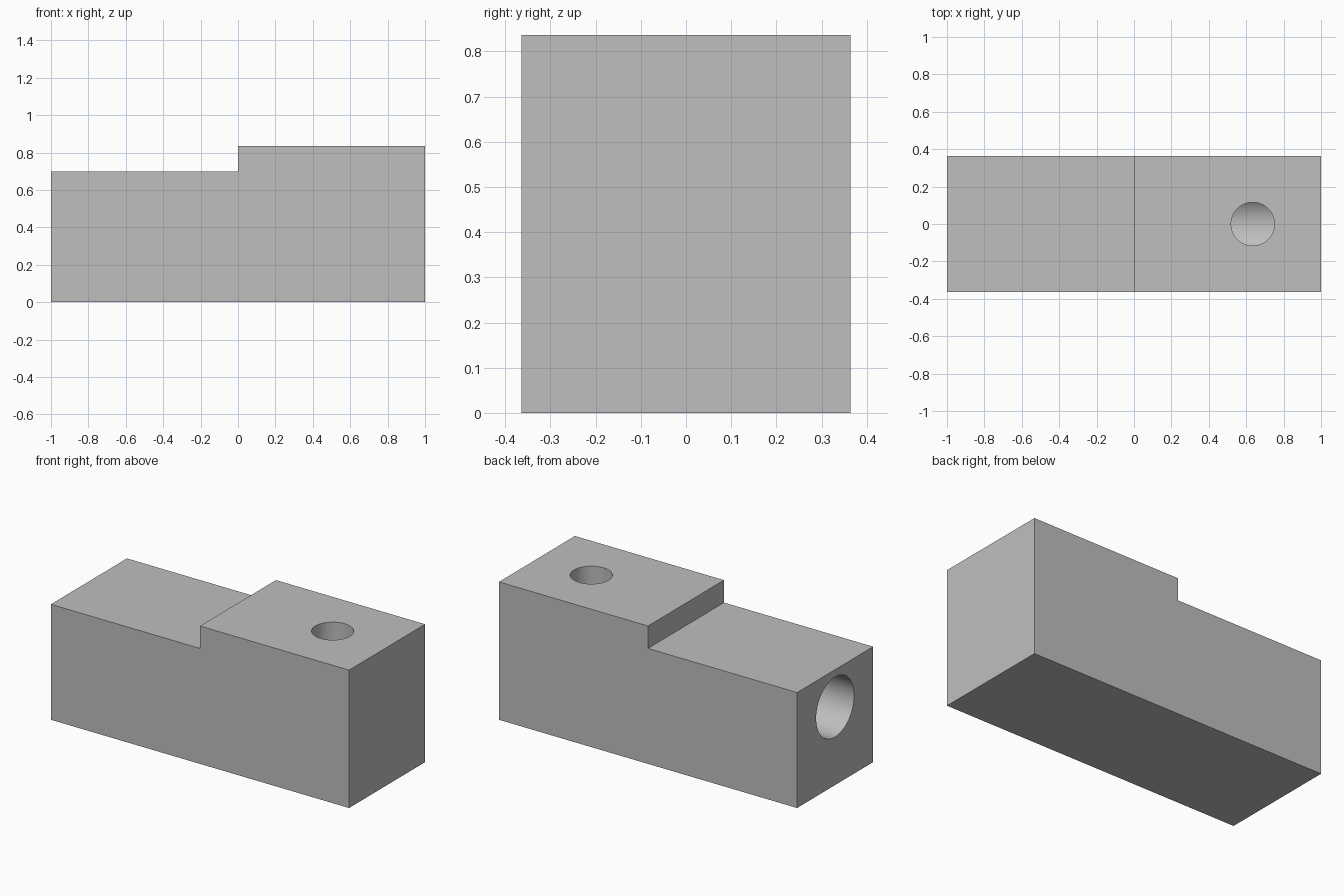
import bpy
import bmesh
import math

cube = bpy.data.objects.get("Cube")
if cube:
    bpy.data.objects.remove(cube, do_unlink=True)

HALF_WIDTH = 0.364

grey = bpy.data.materials.new("light_grey")
grey.use_nodes = True
colour = (0.52, 0.52, 0.52, 1)
grey.diffuse_color = colour
grey.node_tree.nodes["Principled BSDF"].inputs["Base Color"].default_value = colour


def extruded_block(name, profile):
    """Extrude an x-z outline across the full width."""
    bm = bmesh.new()
    face = bm.faces.new([bm.verts.new((x, -HALF_WIDTH, z)) for x, z in profile])
    new = bmesh.ops.extrude_face_region(bm, geom=[face])["geom"]
    verts = [v for v in new if isinstance(v, bmesh.types.BMVert)]
    bmesh.ops.translate(bm, verts=verts, vec=(0, 2 * HALF_WIDTH, 0))
    bmesh.ops.recalc_face_normals(bm, faces=bm.faces)
    mesh = bpy.data.meshes.new(name)
    bm.to_mesh(mesh)
    bm.free()
    mesh.materials.append(grey)
    obj = bpy.data.objects.new(name, mesh)
    bpy.context.collection.objects.link(obj)
    return obj


def drill(target, name, radius, depth, location, tilt=0):
    """Cut a round hole, then remove the cutter."""
    bpy.ops.mesh.primitive_cylinder_add(vertices=64, radius=radius, depth=depth,
                                        location=location, rotation=(0, tilt, 0))
    cutter = bpy.context.object
    cutter.name = name
    cutter.hide_render = True
    cutter.data.materials.append(grey)
    mod = target.modifiers.new(name, "BOOLEAN")
    mod.operation = "DIFFERENCE"
    mod.solver = "EXACT"
    mod.object = cutter
    bpy.ops.object.select_all(action="DESELECT")
    target.select_set(True)
    bpy.context.view_layer.objects.active = target
    bpy.ops.object.modifier_apply(modifier=mod.name)
    bpy.data.objects.remove(cutter, do_unlink=True)


# Stepped block
block = extruded_block("stepped_block", [(-1, 0), (1, 0), (1, 0.836),
                                         (0, 0.836), (0, 0.70), (-1, 0.70)])

# Long blind bore from the low end
bore_start, bore_end = -1.1, 0.82
drill(block, "end_bore", 0.182, bore_end - bore_start,
      ((bore_start + bore_end) / 2, 0, 0.474), math.pi / 2)

# Vertical screw hole meeting the bore
hole_bottom, hole_top = 0.474, 0.95
drill(block, "screw_hole", 0.116, hole_top - hole_bottom,
      (0.635, 0, (hole_top + hole_bottom) / 2))

bpy.ops.object.shade_smooth_by_angle(angle=math.radians(30))
